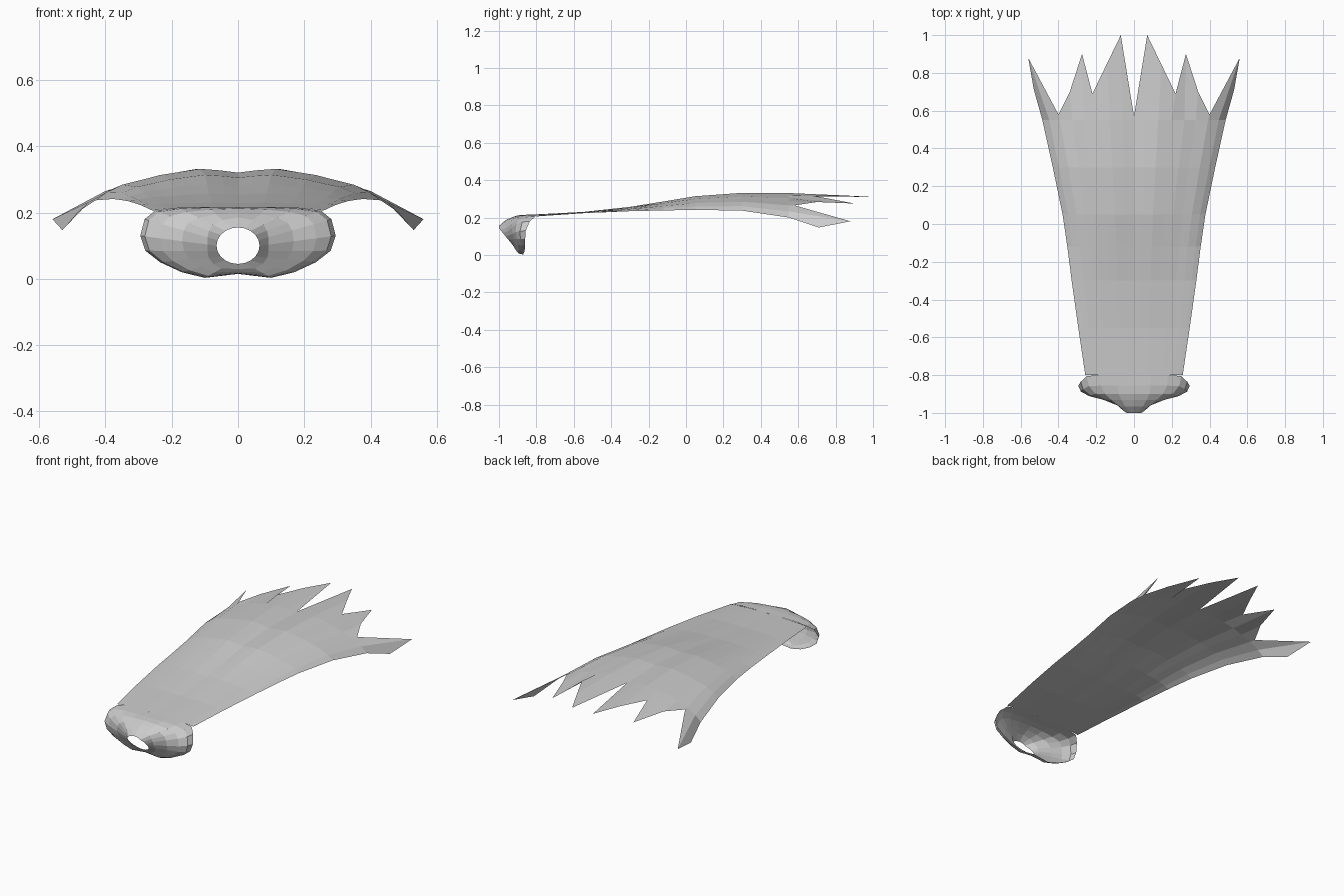
import bpy, math

if "Cube" in bpy.data.objects:
    bpy.data.objects.remove(bpy.data.objects["Cube"])

cloth = bpy.data.materials.new("grey cloth")
cloth.diffuse_color = (0.6, 0.6, 0.6, 1)
cloth.use_nodes = True
cloth.node_tree.nodes["Principled BSDF"].inputs["Base Color"].default_value = cloth.diffuse_color


def mirrored_sheet(name, rows):
    """Build a sheet from rows of half points (centre line first), mirrored in x."""
    n = len(rows[0])
    verts = [p for row in rows for p in row]
    faces = [(r * n + c, r * n + c + 1, (r + 1) * n + c + 1, (r + 1) * n + c)
             for r in range(len(rows) - 1) for c in range(n - 1)]
    mesh = bpy.data.meshes.new(name)
    mesh.from_pydata(verts, [], faces)
    mesh.materials.append(cloth)
    obj = bpy.data.objects.new(name, mesh)
    bpy.context.collection.objects.link(obj)
    mod = obj.modifiers.new("mirror", 'MIRROR')
    mod.use_clip = True
    mod.merge_threshold = 0.0005
    return obj


# Cape: a gently folded cross-section, widened and arched along its length
fold_x = [0, .124, .265, .41, .55, .675, .81, .925, 1]
fold_z = [.88, .95, 1, .9, .8, .65, .5, .25, 0]
# y, half width, edge height, crest height
stations = [(-.80, .258, .206, .217), (-.55, .295, .223, .230), (-.30, .330, .234, .257),
            (-.12, .353, .238, .286), (.05, .378, .241, .314), (.30, .430, .237, .332),
            (.55, .485, .200, .331)]
cape_rows = [[(w * fx, y, lo + (hi - lo) * fz) for fx, fz in zip(fold_x, fold_z)]
             for y, w, lo, hi in stations]
# Ragged hem: alternating points and notches, with a drooping side flap
cape_rows.append([(0, .57, .317), (.07, 1, .31), (.145, .845, .318), (.22, .69, .315),
                  (.275, .90, .275), (.34, .70, .283), (.40, .58, .265),
                  (.56, .88, .18), (.53, .71, .147)])
mirrored_sheet("cape", cape_rows)

# Shoulder mantle: a rounded shell between the neck hole and the outer rim
rim = [(0, -.80, .216), (.09, -.80, .217), (.18, -.80, .215), (.25, -.805, .206),
       (.282, -.835, .18), (.295, -.857, .13), (.28, -.86, .085), (.235, -.86, .05),
       (.17, -.863, .02), (.10, -.87, .003), (0, -.87, .015)]
neck = []
for i in range(len(rim)):
    t = math.pi * i / (len(rim) - 1)
    neck.append((.065 * math.sin(t), -.965 - .035 * min(1, 1.3 * math.cos(t)),
                 .1 + .055 * math.cos(t)))
# spread near the centre, spread at the shoulders, depth
steps = [(0, 0, 0), (.5, .12, .17), (.75, .45, .34), (.93, .75, .5), (.98, .94, .72), (1, 1, 1)]
mantle_rows = []
for centre, side, depth in steps:
    row = []
    for a, b in zip(neck, rim):
        f = centre + (side - centre) * b[0] / .295
        row.append((a[0] + (b[0] - a[0]) * f, a[1] + (b[1] - a[1]) * depth,
                    a[2] + (b[2] - a[2]) * f))
    mantle_rows.append(row)
mirrored_sheet("shoulder_mantle", mantle_rows)
